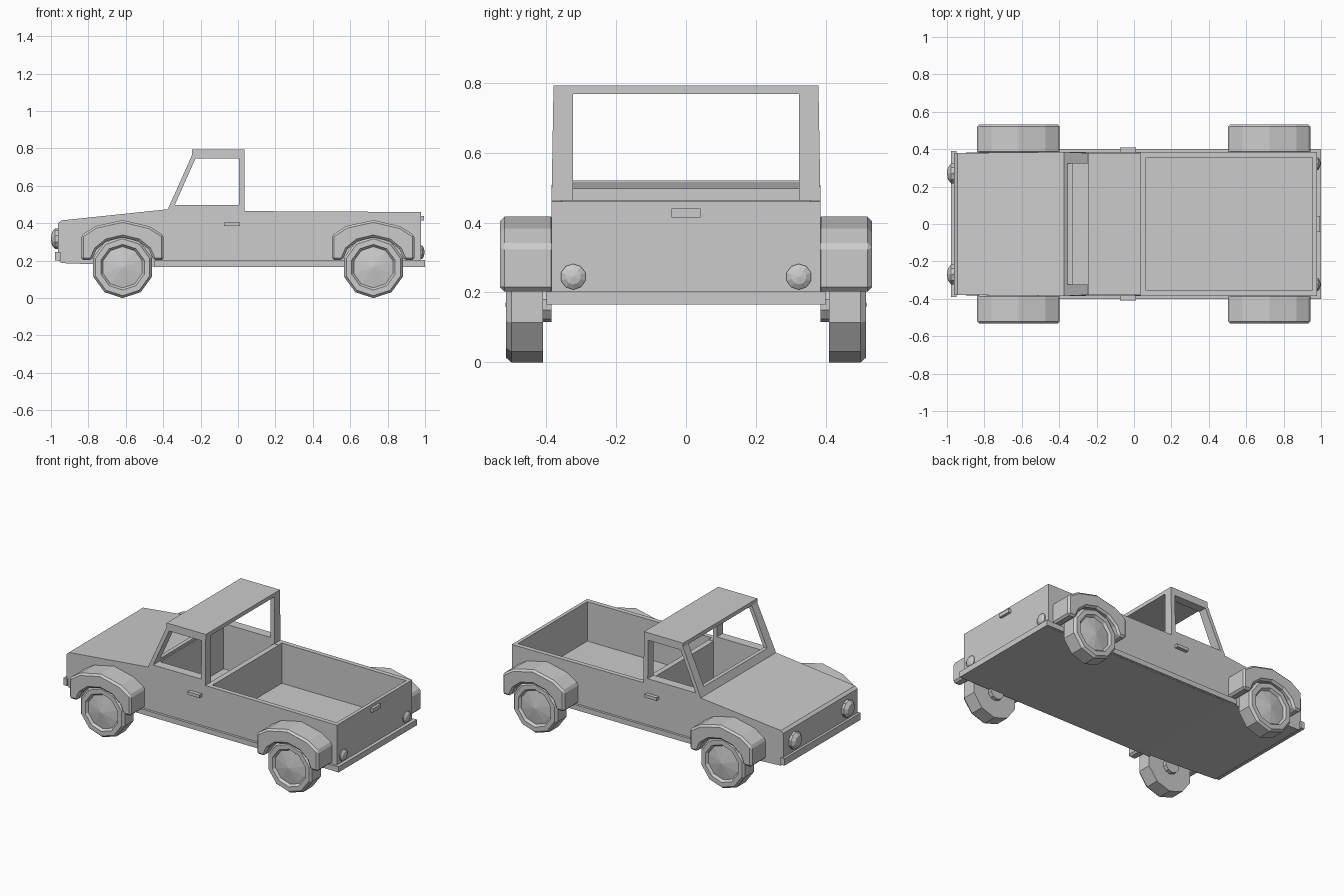
import bpy, bmesh, math

if "Cube" in bpy.data.objects:
    bpy.data.objects.remove(bpy.data.objects["Cube"])

def make(name, bm):
    bmesh.ops.remove_doubles(bm, verts=bm.verts, dist=1e-5)
    bmesh.ops.recalc_face_normals(bm, faces=bm.faces)
    me = bpy.data.meshes.new(name)
    bm.to_mesh(me)
    bm.free()
    ob = bpy.data.objects.new(name, me)
    bpy.context.collection.objects.link(ob)
    return ob

def prism(name, pts, y0, y1):
    """Extrude an (x, z) outline from y0 to y1."""
    bm = bmesh.new()
    f = bm.faces.new([bm.verts.new((x, y0, z)) for x, z in pts])
    ext = bmesh.ops.extrude_face_region(bm, geom=[f])
    vs = [g for g in ext['geom'] if isinstance(g, bmesh.types.BMVert)]
    bmesh.ops.translate(bm, verts=vs, vec=(0, y1 - y0, 0))
    return make(name, bm)

def box(name, x0, x1, y0, y1, z0, z1):
    return prism(name, [(x0, z0), (x1, z0), (x1, z1), (x0, z1)], y0, y1)

def lathe(name, profile, axis, centre, sign, n=10):
    """Revolve (radius, offset) points about x or y, first vertex pointing down."""
    bm = bmesh.new()
    rings = []
    for r, d in profile:
        ring = []
        for i in range(n):
            a = 2 * math.pi * i / n
            u, w, d2 = r * math.sin(a), -r * math.cos(a), d * sign
            co = (u, d2, w) if axis == 'y' else (d2, u, w)
            ring.append(bm.verts.new([c + o for c, o in zip(centre, co)]))
        rings.append(ring)
    for a, b in zip(rings, rings[1:]):
        for i in range(n):
            j = (i + 1) % n
            bm.faces.new((a[i], a[j], b[j], b[i]))
    bmesh.ops.dissolve_degenerate(bm, dist=1e-5, edges=bm.edges)
    for ring in (rings[0], rings[-1]):
        if len([v for v in ring if v.is_valid]) == n and \
           (ring[0].co - ring[1].co).length > 1e-4:
            bm.faces.new(ring)
    return make(name, bm)

def bevel(ob, w):
    m = ob.modifiers.new("bevel", 'BEVEL')
    m.width, m.segments = w, 1
    m.limit_method, m.angle_limit = 'ANGLE', math.radians(40)

def cut(ob, cutter):
    m = ob.modifiers.new("cut", 'BOOLEAN')
    m.operation, m.solver, m.object = 'DIFFERENCE', 'EXACT', cutter
    cutter.hide_render = True
    cutter.hide_set(True)

# body and cab as one side profile, hollowed out
body = prism("body", [(-0.945, 0.187), (-0.75, 0.18), (-0.4, 0.166), (0.978, 0.166),
                      (0.978, 0.46), (0.035, 0.465), (0.035, 0.793), (-0.245, 0.793),
                      (-0.245, 0.767), (-0.375, 0.475), (-0.945, 0.415), (-0.962, 0.40),
                      (-0.962, 0.205)], -0.385, 0.385)
for v in body.data.vertices:           # slight narrowing of nose and roof
    if v.co.x < -0.9 or v.co.z > 0.7:
        v.co.y *= 0.985
cut(body, box("bed_cutter", 0.065, 0.955, -0.355, 0.355, 0.205, 0.7))
cut(body, prism("cab_cutter", [(-0.6, 0.52), (-0.33, 0.52), (-0.33, 0.205), (0.03, 0.205),
                               (0.03, 0.463), (0.15, 0.463), (0.15, 0.768), (-0.6, 0.768)],
                -0.324, 0.324))
cut(body, prism("window_cutter", [(-0.338, 0.498), (0.005, 0.498), (0.005, 0.745),
                                  (-0.228, 0.745)], -0.6, 0.6))

# bumpers and tailgate handle
box("front_bumper", -0.978, -0.95, -0.39, 0.39, 0.2, 0.245)
box("rear_bumper", 0.97, 1.0, -0.4, 0.4, 0.166, 0.203)
box("tailgate_handle", 0.97, 0.995, -0.042, 0.042, 0.415, 0.44)

WHEELS = {"front": -0.617, "rear": 0.724}
for side, s in (("right", -1), ("left", 1)):
    # sills and door handles
    box("sill_" + side, -0.45, 0.97, s * 0.37, s * 0.4, 0.167, 0.2)
    box("door_handle_" + side, -0.075, 0.01, s * 0.38, s * 0.408, 0.385, 0.405)

    # lamps
    lathe("headlight_" + side, [(0.055, 0), (0.055, 0.02), (0.035, 0.037), (0, 0.042)],
          'x', (-0.958, s * 0.27, 0.317), -1)
    lathe("taillight_" + side, [(0.037, 0), (0.037, 0.01), (0.022, 0.02), (0, 0.024)],
          'x', (0.974, s * 0.323, 0.245), 1)

    for end, x in WHEELS.items():
        # wheel with tyre lip, recessed rim and shallow cone hub
        lathe(f"wheel_{end}_{side}",
              [(0, 0.385), (0.05, 0.385), (0.05, 0.41), (0.165, 0.41), (0.165, 0.5),
               (0.152, 0.515), (0.122, 0.515), (0.11, 0.5), (0, 0.517)],
              'y', (x, 0, 0.165), s)
        # arched fender
        outer = [(-0.222, 0.203), (-0.222, 0.335), (-0.145, 0.385), (0, 0.417),
                 (0.145, 0.383), (0.22, 0.335), (0.22, 0.203)]
        inner = [(0.165, 0.203), (0.14, 0.26), (0.085, 0.305), (0, 0.325),
                 (-0.085, 0.305), (-0.14, 0.26), (-0.165, 0.203)]
        f = prism(f"fender_{end}_{side}", [(x + a, z) for a, z in outer + inner],
                  s * 0.375, s * 0.532)
        for v in f.data.vertices:      # chamfer-like draw-in of the outer face
            v.co.z = max(v.co.z, 0.2)
        bevel(f, 0.012)
